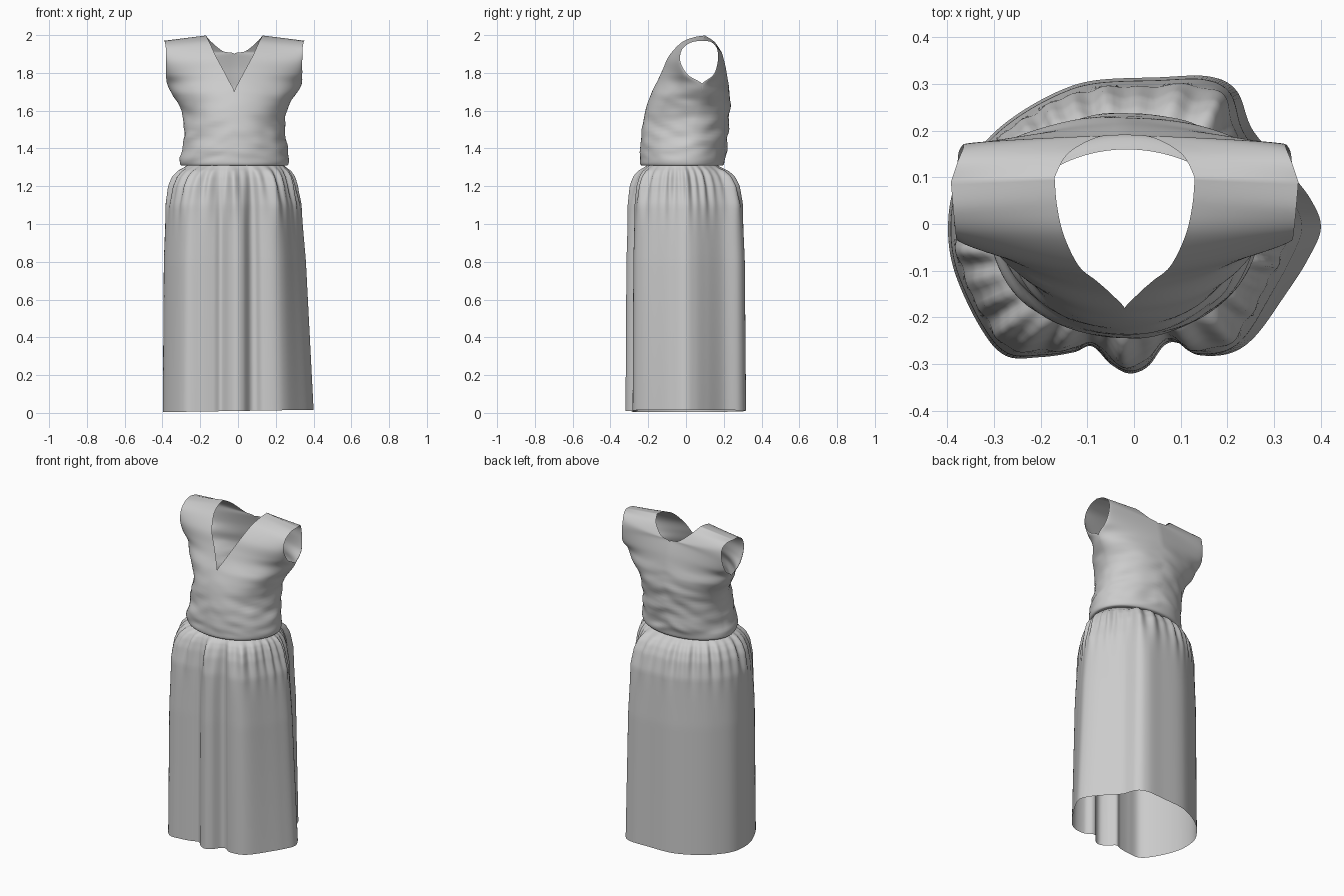
import bpy, bmesh, math
from mathutils import Vector, noise

if "Cube" in bpy.data.objects:
    bpy.data.objects.remove(bpy.data.objects["Cube"])

CX = -0.02  # centre line of the bodice


def catmull(pts, t, closed=False):
    """Smooth interpolation through tuples; t counts control points."""
    n = len(pts)
    i = int(math.floor(t))
    if not closed:
        i = min(i, n - 2)
    f = t - i
    pick = (lambda k: pts[k % n]) if closed else (lambda k: pts[max(0, min(n - 1, k))])
    a, b, c, d = pick(i - 1), pick(i), pick(i + 1), pick(i + 2)
    return [0.5 * (2 * q + (r - p) * f + (2 * p - 5 * q + 4 * r - s) * f * f
                   + (3 * q - p - 3 * r + s) * f ** 3) for p, q, r, s in zip(a, b, c, d)]


def lerp_table(table, z):
    for (z0, v0), (z1, v1) in zip(table, table[1:]):
        if z <= z1:
            return v0 + (v1 - v0) * (z - z0) / (z1 - z0)
    return table[-1][1]


def add_grid(bm, rows, wrap=False):
    vs = [[bm.verts.new(p) for p in r] for r in rows]
    n = len(vs[0])
    for a, b in zip(vs, vs[1:]):
        for j in range(n if wrap else n - 1):
            k = (j + 1) % n
            bm.faces.new((a[j], a[k], b[k], b[j]))


def finish(bm, name):
    bmesh.ops.remove_doubles(bm, verts=bm.verts, dist=0.0008)
    bmesh.ops.recalc_face_normals(bm, faces=bm.faces)
    for f in bm.faces:
        f.smooth = True
    me = bpy.data.meshes.new(name)
    bm.to_mesh(me)
    bm.free()
    ob = bpy.data.objects.new(name, me)
    bpy.context.collection.objects.link(ob)
    return ob


# --- skirt: lofts from a gathered waist ellipse to a draped hem outline ---
HEM = [(.40, -.01), (.37, -.08), (.325, -.15), (.26, -.24), (.205, -.277), (.135, -.28),
       (.095, -.255), (.065, -.26), (.03, -.305), (-.01, -.32), (-.05, -.3), (-.09, -.262),
       (-.13, -.275), (-.2, -.285), (-.275, -.282), (-.33, -.22), (-.385, -.1), (-.398, 0),
       (-.38, .09), (-.32, .175), (-.25, .235), (-.16, .285), (-.08, .308), (.05, .314),
       (.16, .316), (.22, .285), (.255, .2), (.33, .115), (.38, .05)]
FLARE = [(0, 1), (.8, .96), (1.1, .88), (1.2, .74), (1.25, .58), (1.28, .4),
         (1.295, .22), (1.315, 0)]
LEVELS = [1.315 * (1 - (i / 60) ** 1.7) for i in range(61)]
SUB = 10
rows = []
for z in LEVELS:
    row = []
    f = lerp_table(FLARE, z)
    for j in range(len(HEM) * SUB):
        hx, hy = catmull(HEM, j / SUB, True)
        a = math.atan2(hy / .31, hx / .4)
        c, s = math.cos(a), math.sin(a)
        wx, wy = -.012 + .25 * c, -.02 + .18 * s
        x, y = wx + (hx - wx) * f, wy + (hy - wy) * f
        if c > 0:
            x -= .043 * z * c * c * min(1, f * 1.3)
        # gathers, fading down the cloth
        fade = math.exp(-((1.25 - z) / .16) ** 2) if z < 1.25 else f / .58
        g = .007 * fade * (math.sin(31 * a + 2 * math.sin(3 * a))
                           + .8 * math.sin(19 * a + 1))
        row.append((x + g * c, y + g * s, z + .012 * (hx + .4) * (1.315 - z)
                    + .004 * (1 - z / 1.315)))
    rows.append(row)
bm = bmesh.new()
add_grid(bm, rows, True)
finish(bm, "skirt")

# --- bodice: rows run from the centre / neck edge to the side seam / armhole ---
# each row: inner x, y, z, outer x, y, z (x measured from the centre line)
FRONT = [(0, -.20, 1.315, .25, -.01, 1.315), (0, -.237, 1.31, .282, 0, 1.31),
         (0, -.245, 1.345, .29, 0, 1.345), (0, -.24, 1.42, .28, .01, 1.42),
         (0, -.23, 1.52, .264, .03, 1.52), (0, -.21, 1.62, .282, .06, 1.62),
         (0, -.18, 1.70, .33, .08, 1.69), (.026, -.152, 1.755, .357, .085, 1.742),
         (.06, -.122, 1.82, .36, .01, 1.79), (.098, -.09, 1.89, .36, -.03, 1.86),
         (.13, -.025, 1.96, .362, -.02, 1.925), (.145, .04, 1.988, .367, .03, 1.962),
         (.15, .10, 1.998, .372, .09, 1.97)]
BACK = [(0, .16, 1.315, .25, -.01, 1.315), (0, .195, 1.31, .282, 0, 1.31),
        (0, .208, 1.345, .29, 0, 1.345), (0, .215, 1.42, .28, .01, 1.42),
        (0, .225, 1.52, .264, .03, 1.52), (0, .233, 1.62, .282, .06, 1.62),
        (0, .23, 1.70, .33, .08, 1.69), (0, .222, 1.755, .357, .085, 1.742),
        (0, .21, 1.83, .357, .145, 1.79), (0, .192, 1.90, .348, .168, 1.86),
        (.06, .185, 1.915, .345, .165, 1.925), (.122, .15, 1.965, .357, .135, 1.962),
        (.15, .10, 1.998, .372, .09, 1.97)]
ROUND = [(0, 1), (6, 1), (8, .7), (10, .4), (12, 0)]


def wrinkle(p):
    """Soft creases, strongest around the sides above the waist."""
    w = max(0, min(1, (p.z - 1.315) / .05)) * max(0, min(1, (1.80 - p.z) / .3))
    side = .35 + .65 * min(1, abs(p.x - CX) / .2)
    if p.y > .05:
        side = .9
    slant = p.z + .25 * abs(p.x - CX)
    n = noise.noise(Vector((p.x * 5, p.y * 5, slant * 15)))
    n += .5 * noise.noise(Vector((p.x * 9 + 4, p.y * 9, slant * 25)))
    d = Vector((p.x - CX, p.y, 0))
    if d.length > 0:
        d.normalize()
    return p + d * (.016 * w * side * n)


bm = bmesh.new()
NS = 28
STEPS = 6
for table in (FRONT, BACK):
    for side in (-1, 1):
        rows = []
        for i in range((len(table) - 1) * STEPS + 1):
            t = i / STEPS
            xi, yi, zi, xo, yo, zo = catmull(table, t)
            xi = max(0, xi) if t > 6 else 0
            k = lerp_table(ROUND, t)
            row = []
            for j in range(NS + 1):
                a = j / NS * math.pi / 2
                s = math.sin(a)
                g = k * (1 - math.cos(a)) + (1 - k) * s
                p = Vector((CX + side * (xi + (xo - xi) * s),
                            yi + (yo - yi) * g, zi + (zo - zi) * s))
                row.append(wrinkle(p))
            rows.append(row)
        add_grid(bm, rows)
finish(bm, "bodice")
